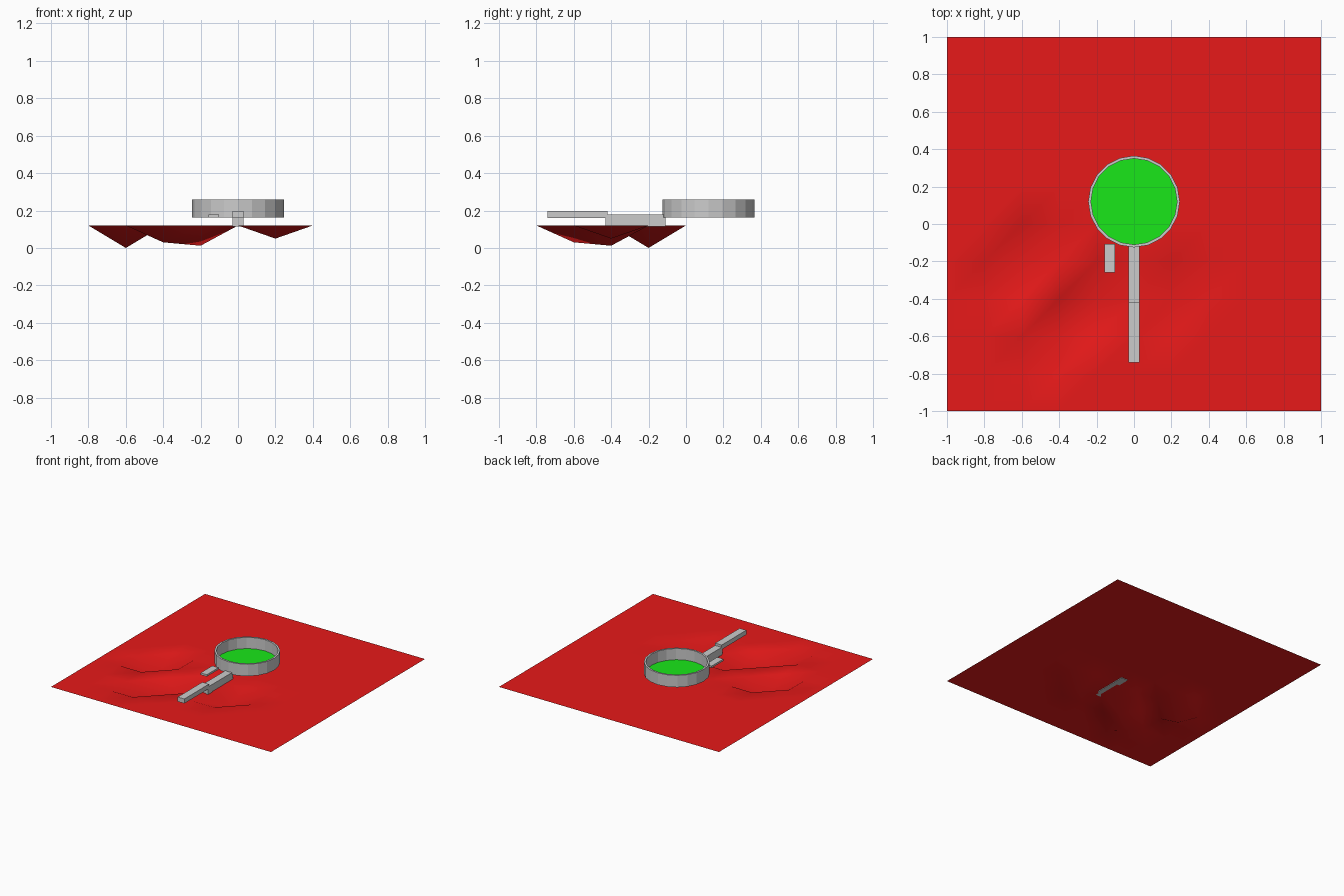
import bpy, bmesh, math

if "Cube" in bpy.data.objects:
    bpy.data.objects.remove(bpy.data.objects["Cube"])


def new_object(name, verts, faces, color=None, smooth=False):
    mesh = bpy.data.meshes.new(name)
    mesh.from_pydata(verts, [], faces)
    bm = bmesh.new()
    bm.from_mesh(mesh)
    bmesh.ops.recalc_face_normals(bm, faces=bm.faces)
    for f in bm.faces:
        f.smooth = smooth
    bm.to_mesh(mesh)
    bm.free()
    obj = bpy.data.objects.new(name, mesh)
    bpy.context.collection.objects.link(obj)
    if color:
        mat = bpy.data.materials.new(name + "_color")
        mat.diffuse_color = color
        mat.use_nodes = True
        mat.node_tree.nodes["Principled BSDF"].inputs["Base Color"].default_value = mat.diffuse_color
        mesh.materials.append(mat)
    return obj


def box(name, x0, x1, y0, y1, z0, z1):
    verts = [(x, y, z) for x in (x0, x1) for y in (y0, y1) for z in (z0, z1)]
    faces = [(0, 1, 3, 2), (4, 6, 7, 5), (0, 4, 5, 1),
             (2, 3, 7, 6), (0, 2, 6, 4), (1, 5, 7, 3)]
    return new_object(name, verts, faces)


def circle(r, z, n=20, cy=0.12):
    return [(r * math.cos(2 * math.pi * i / n), cy + r * math.sin(2 * math.pi * i / n), z)
            for i in range(n)]


# cloth: triangulated grid with four dents (grid column, row -> height)
N, TOP = 10, 0.12
dents = {(2, 4): 0.0, (4, 3): 0.012, (3, 2): 0.03, (6, 3): 0.05}
verts = [(-1 + 0.2 * i, -1 + 0.2 * j, dents.get((i, j), TOP))
         for j in range(N + 1) for i in range(N + 1)]
faces = []
for j in range(N):
    for i in range(N):
        a = j * (N + 1) + i
        b, c, d = a + 1, a + N + 2, a + N + 1
        faces += [(a, b, c), (a, c, d)]
cloth = new_object("cloth", verts, faces, (0.8, 0.01, 0.01, 1), smooth=True)
for p in cloth.data.polygons:
    if p.normal.z < 0:
        p.flip()

# rim: closed ring wall from four circles
n = 20
loops = [circle(0.245, 0.162), circle(0.245, 0.26), circle(0.23, 0.26), circle(0.23, 0.162)]
verts = [v for loop in loops for v in loop]
faces = [(k * n + i, k * n + (i + 1) % n, (k + 1) % 4 * n + (i + 1) % n, (k + 1) % 4 * n + i)
         for k in range(4) for i in range(n)]
new_object("rim", verts, faces)

# green disc at the bottom of the rim
new_object("disc", circle(0.232, 0.168), [tuple(range(n))], (0.01, 0.8, 0.01, 1))

# two-step handle and the small loose bar beside it
box("handle_neck", -0.03, 0.03, -0.43, -0.11, 0.115, 0.178)
box("handle_grip", -0.03, 0.03, -0.74, -0.42, 0.16, 0.197)
box("side_bar", -0.158, -0.102, -0.26, -0.108, 0.162, 0.178)
